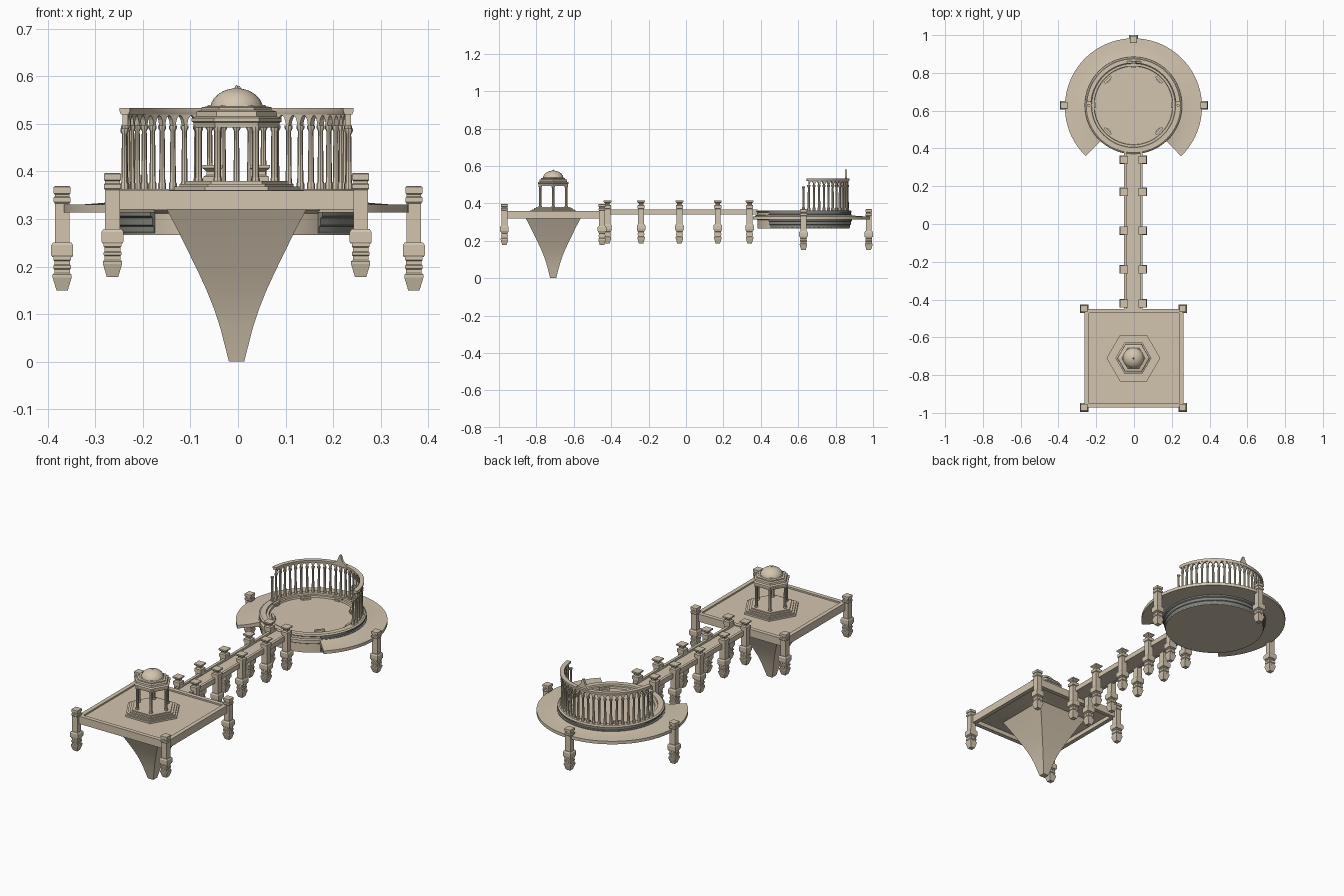
import bpy, bmesh, math
from mathutils import Matrix, Vector

if "Cube" in bpy.data.objects:
    bpy.data.objects.remove(bpy.data.objects["Cube"])


def colour(name, rgb):
    m = bpy.data.materials.new(name)
    m.diffuse_color = (*rgb, 1)
    m.use_nodes = True
    m.node_tree.nodes["Principled BSDF"].inputs["Base Color"].default_value = m.diffuse_color
    return m


stone = colour("warm sandstone", (0.65, 0.56, 0.43))
grey = colour("grey stone", (0.24, 0.24, 0.215))


def finish(name, bm, smooth=False, mat=stone):
    bmesh.ops.recalc_face_normals(bm, faces=bm.faces)
    me = bpy.data.meshes.new(name)
    bm.to_mesh(me)
    bm.free()
    me.materials.append(mat)
    ob = bpy.data.objects.new(name, me)
    bpy.context.collection.objects.link(ob)
    if smooth:
        bpy.ops.object.select_all(action='DESELECT')
        ob.select_set(True)
        bpy.context.view_layer.objects.active = ob
        bpy.ops.object.shade_smooth_by_angle(angle=math.radians(32))
    return ob


def box(bm, x0, x1, y0, y1, z0, z1, rot=None):
    c = Vector(((x0 + x1) / 2, (y0 + y1) / 2, (z0 + z1) / 2))
    m = Matrix.Translation(c) @ Matrix.Diagonal((x1 - x0, y1 - y0, z1 - z0, 1))
    bmesh.ops.create_cube(bm, size=1, matrix=(rot or Matrix()) @ m)


def lathe(bm, profile, n, cx=0, cy=0, cz=0, a0=0.0):
    """Stack n-sided rings of (radius, z) and cap both ends."""
    rings = [[bm.verts.new((cx + r * math.cos(a0 + 2 * math.pi * i / n),
                            cy + r * math.sin(a0 + 2 * math.pi * i / n), cz + z))
              for i in range(n)] for r, z in profile]
    for a, b in zip(rings, rings[1:]):
        for i in range(n):
            j = (i + 1) % n
            bm.faces.new((a[i], a[j], b[j], b[i]))
    bm.faces.new(rings[0][::-1])
    bm.faces.new(rings[-1])


def square(bm, profile, cx, cy, cz=0):
    """Four-sided stack; profile gives half widths."""
    lathe(bm, [(h * math.sqrt(2), z) for h, z in profile], 4, cx, cy, cz, math.pi / 4)


def arc(bm, cy, section, a0, a1, n):
    """Sweep a (radius, z) section, a function of the fraction t, along an arc."""
    rings = []
    for i in range(n + 1):
        a = a0 + (a1 - a0) * i / n
        rings.append([bm.verts.new((r * math.cos(a) - .003, cy + r * math.sin(a), z))
                      for r, z in section(i / n)])
    k = len(rings[0])
    for p, q in zip(rings, rings[1:]):
        for i in range(k):
            bm.faces.new((p[i], p[(i + 1) % k], q[(i + 1) % k], q[i]))
    bm.faces.new(rings[0])
    bm.faces.new(rings[-1][::-1])


# Hanging posts, z measured from the post foot
FOOT = [(.012, 0), (.020, .027), (.020, .033), (.0165, .036), (.0165, .044), (.0185, .046),
        (.0185, .052), (.0165, .054), (.0165, .062), (.0185, .064), (.0185, .070),
        (.021, .070), (.023, .074), (.023, .095), (.019, .101), (.0155, .101)]
POST = FOOT + [(.0155, .183), (.018, .186), (.018, .195), (.0155, .197), (.0155, .202),
               (.018, .204), (.018, .217), (.015, .219)]
BRIDGE_POST = FOOT + [(.0155, .185), (.019, .187), (.019, .203), (.012, .207), (.012, .214),
                      (.021, .221), (.021, .228)]
SY, RY = -0.71, 0.628  # centres of the square and round terraces

bm = bmesh.new()
for sx in (-1, 1):
    for sy in (-1, 1):
        square(bm, POST, sx * .261 - .003, SY + sy * .261, .178)
finish("square_terrace_posts", bm)
bm = bmesh.new()
for x, y in ((-.37, RY), (.37, RY), (-.003, .977)):
    square(bm, POST, x, y, .15)
finish("ring_posts", bm)
bm = bmesh.new()
for sx in (-1, 1):
    for y in (-.42, -.24, -.035, .17, .34):
        square(bm, BRIDGE_POST, sx * .05 - .004, y, .186)
finish("bridge_posts", bm)

# Square terrace: floor slab and raised rim
bm = bmesh.new()
box(bm, -.25, .25, SY - .25, SY + .25, .342, .352)
for s in (-1, 1):
    box(bm, -.262, .26, SY + s * .25 - .011, SY + s * .25 + .011, .32, .36)
    box(bm, s * .25 - .011, s * .25 + .011, SY - .239, SY + .239, .32, .36)
finish("square_terrace", bm)

# Concave tapering root under the square terrace
bm = bmesh.new()
square(bm, [(.016, 0), (.034, .07), (.047, .11), (.063, .15), (.08, .187), (.10, .228),
            (.123, .275), (.147, .32), (.185, .332), (.245, .343)], -.003, SY)
finish("terrace_root", bm, True)

# Pavilion: hexagonal steps, columns, roof and dome
bm = bmesh.new()
lathe(bm, [(.142, .352), (.142, .361), (.132, .361), (.132, .368), (.12, .368),
           (.12, .374), (.107, .374), (.107, .380)], 6, -.003, SY)
finish("pavilion_steps", bm)
bm = bmesh.new()
for i in range(6):
    a = i * math.pi / 3
    lathe(bm, [(.009, .380), (.009, .385), (.0075, .387), (.007, .484), (.009, .488), (.009, .495)],
          8, .080 * math.cos(a) - .003, SY + .080 * math.sin(a))
finish("pavilion_columns", bm, True)
bm = bmesh.new()
lathe(bm, [(.060, .512), (.070, .492), (.089, .492), (.091, .503), (.095, .505), (.095, .512),
           (.085, .516), (.084, .526), (.074, .529), (.074, .535), (.062, .537), (.060, .540)],
      6, -.003, SY)
finish("pavilion_roof", bm)
bm = bmesh.new()
lathe(bm, [(.056 * math.cos(t), .53 + .045 * math.sin(t))
           for t in [i * math.pi / 18 for i in range(9)]] + [(.004, .576), (.001, .582)],
      24, -.003, SY)
finish("pavilion_dome", bm, True)

# Bridge deck with side curbs
bm = bmesh.new()
box(bm, -.044, .036, SY + .26, RY - .245, .343, .355)
for s in (-1, 1):
    x = s * .042 - .004
    box(bm, x - .007, x + .007, SY + .26, RY - .245, .340, .366)
finish("bridge", bm)

# Round terrace drum with stepped rim and sunken floor
bm = bmesh.new()
lathe(bm, [(.247, .266), (.247, .312), (.258, .318), (.258, .335), (.247, .338),
           (.247, .350), (.257, .356), (.257, .358), (.250, .363), (.223, .363), (.221, .355),
           (.209, .355), (.207, .346)], 64, -.003, RY)
finish("round_terrace", bm, True)

# Grey mouldings around the drum, below and above the ring walk
OPEN = math.radians(-46), math.radians(226), 56
bm = bmesh.new()
arc(bm, RY, lambda t: [(.24, .268), (.246, .268), (.250, .274), (.250, .284), (.254, .287),
                       (.254, .302), (.260, .306), (.260, .315), (.24, .315)], *OPEN)
arc(bm, RY, lambda t: [(.24, .334), (.260, .334), (.260, .340), (.253, .342), (.253, .350),
                       (.258, .352), (.258, .357), (.24, .357)], *OPEN)
finish("drum_mouldings", bm, True, grey)

# Raised blocks on the round floor
bm = bmesh.new()
for k in (0, 1, 2, 3, 4, 5, 7):
    rot = Matrix.Translation((-.003, RY, 0)) @ Matrix.Rotation(k * math.pi / 4, 4, 'Z')
    r = .192 if k % 2 else .212
    box(bm, r - .006, r + .006, -.025, .025, .345, .362, rot)
    box(bm, r - .012, r - .006, -.014, .014, .345, .354, rot)
finish("floor_blocks", bm)

# Outer open ring walk
bm = bmesh.new()
arc(bm, RY - .008, lambda t: [(.24, .314), (.363, .314), (.363, .330), (.32, .331),
                              (.28, .334), (.24, .341)], *OPEN)
finish("ring_walk", bm, True)

# Half-round arcade: columns, pointed arches, entablature
BAYS, R = 26, .236
bm = bmesh.new()
for i in range(BAYS + 1):
    a = math.pi * i / BAYS
    top = .49 if i in (0, BAYS) else .497
    lathe(bm, [(.0085, .36), (.0085, .374), (.0065, .378), (.0052, top - .012),
               (.0085, top - .006), (.0085, top)], 8, R * math.cos(a) - .003, RY + R * math.sin(a))
finish("arcade_columns", bm, True)
bm = bmesh.new()


def arch(t):
    u = abs(2 * t - 1)
    z = .496 if u > .8 else .496 + .022 * (1 - (u / .8) ** 2) ** .7
    return [(R - .006, z), (R + .006, z), (R + .006, .522), (R - .006, .522)]


for i in range(1, BAYS - 1):
    arc(bm, RY, arch, math.pi * i / BAYS, math.pi * (i + 1) / BAYS, 10)
finish("arcade_arches", bm)
bm = bmesh.new()
arc(bm, RY, lambda t: [(R - .008, .52), (R + .008, .52), (R + .011, .527), (R + .011, .534),
                       (R - .011, .534), (R - .011, .527)],
    math.pi * .6 / BAYS, math.pi * (BAYS - .6) / BAYS, 52)
finish("arcade_entablature", bm, True)

# Pointed gable at the back of the arcade
bm = bmesh.new()
face = bm.faces.new([bm.verts.new((x, RY + R - .014, z)) for x, z in
                     ((-.036, .522), (.036, .522), (.036, .535), (.015, .55), (.004, .58),
                      (-.004, .58), (-.015, .55), (-.036, .535))])
ext = bmesh.ops.extrude_face_region(bm, geom=[face])
bmesh.ops.translate(bm, vec=(0, .012, 0),
                    verts=[v for v in ext["geom"] if isinstance(v, bmesh.types.BMVert)])
finish("arcade_gable", bm)
